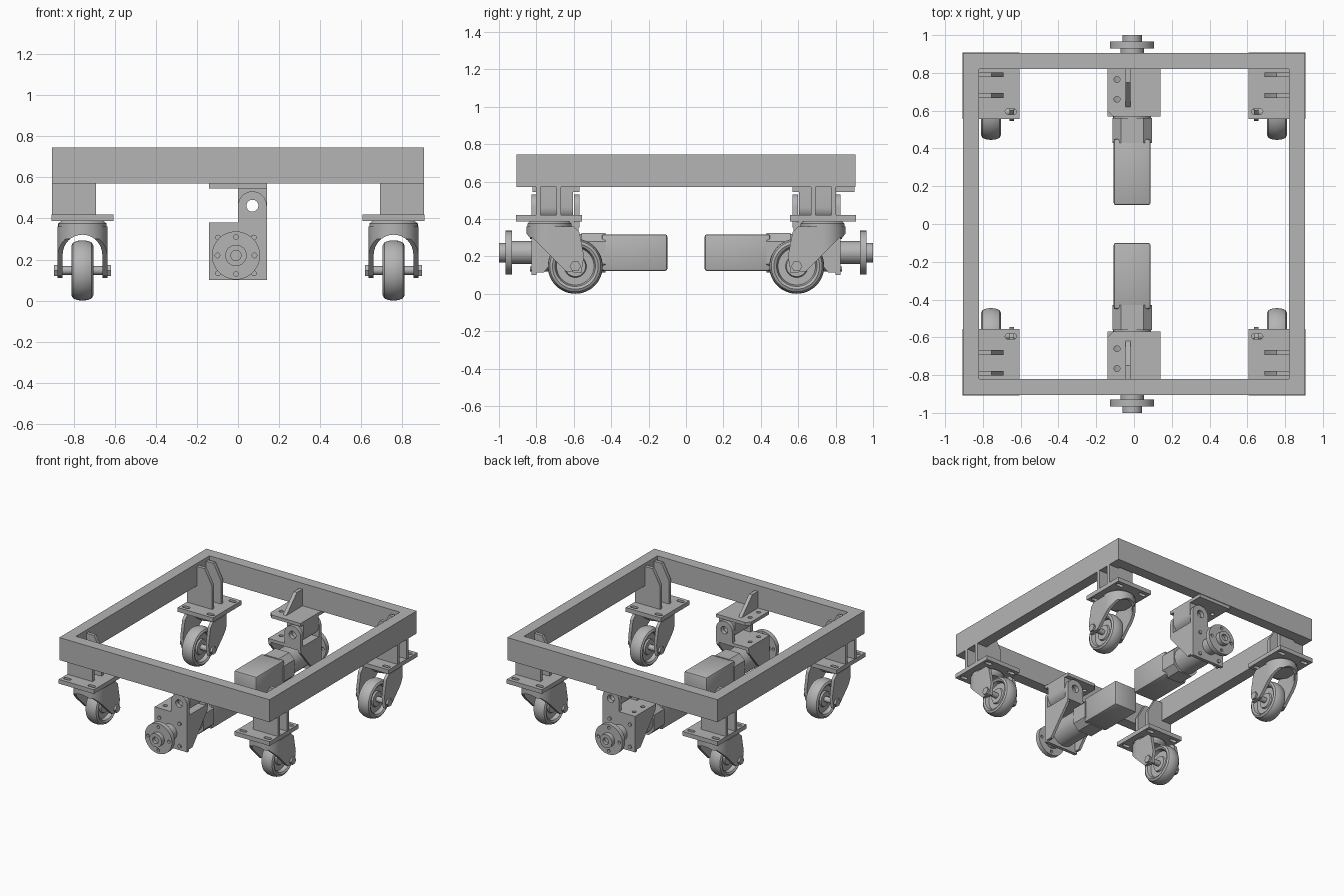
import bpy, bmesh, math
from mathutils import Matrix, Vector

if "Cube" in bpy.data.objects:
    bpy.data.objects.remove(bpy.data.objects["Cube"], do_unlink=True)

steel = bpy.data.materials.new("plain grey steel")
steel.use_nodes = True
GREY = (0.46, 0.46, 0.46, 1)
steel.diffuse_color = GREY
steel.node_tree.nodes["Principled BSDF"].inputs["Base Color"].default_value = GREY


def finish(name, bm):
    bmesh.ops.remove_doubles(bm, verts=bm.verts, dist=1e-5)
    bmesh.ops.recalc_face_normals(bm, faces=bm.faces)
    mesh = bpy.data.meshes.new(name)
    bm.to_mesh(mesh)
    bm.free()
    mesh.materials.append(steel)
    obj = bpy.data.objects.new(name, mesh)
    bpy.context.collection.objects.link(obj)
    return obj


def prism(name, axis, pts, d0, d1):
    """Extrude a 2D outline along an axis."""
    bm = bmesh.new()
    place = {"x": lambda a, b, d: (d, a, b), "y": lambda a, b, d: (a, d, b),
             "z": lambda a, b, d: (a, b, d)}[axis]
    lo = [bm.verts.new(place(a, b, d0)) for a, b in pts]
    hi = [bm.verts.new(place(a, b, d1)) for a, b in pts]
    bm.faces.new(lo)
    bm.faces.new(hi)
    for i in range(len(pts)):
        j = (i + 1) % len(pts)
        bm.faces.new((lo[i], lo[j], hi[j], hi[i]))
    return finish(name, bm)


def arc(a, b, r, start=0, end=360, n=32):
    steps = n if end - start == 360 else n + 1
    ang = [math.radians(start + (end - start) * i / n) for i in range(steps)]
    return [(a + r * math.cos(t), b + r * math.sin(t)) for t in ang]


def cyl(name, axis, a, b, r, d0, d1, n=32):
    return prism(name, axis, arc(a, b, r, n=n), d0, d1)


def box(name, x0, x1, y0, y1, z0, z1, bevel=0):
    obj = prism(name, "z", [(x0, y0), (x1, y0), (x1, y1), (x0, y1)], z0, z1)
    if bevel:
        bm = bmesh.new()
        bm.from_mesh(obj.data)
        bmesh.ops.bevel(bm, geom=bm.edges[:], offset=bevel, segments=2, affect="EDGES", profile=0.5)
        bm.to_mesh(obj.data)
        bm.free()
    return obj


def lathe(name, profile, center, direction, n=40):
    """Spin (radius, distance along axis) points about an axis."""
    bm = bmesh.new()
    turn = Vector((0, 0, 1)).rotation_difference(Vector(direction)).to_matrix()
    vs = [bm.verts.new(Vector(center) + turn @ Vector((r, 0, d))) for r, d in profile]
    es = [bm.edges.new(p) for p in zip(vs, vs[1:])]
    bmesh.ops.spin(bm, geom=vs + es, cent=center, axis=direction, angle=math.tau, steps=n)
    return finish(name, bm)


def boolean(obj, cutters, operation="DIFFERENCE"):
    for c in cutters:
        m = obj.modifiers.new("cut", "BOOLEAN")
        m.object, m.operation, m.solver = c, operation, "EXACT"
    bpy.context.view_layer.update()
    dg = bpy.context.evaluated_depsgraph_get()
    mesh = bpy.data.meshes.new_from_object(obj.evaluated_get(dg))
    obj.modifiers.clear()
    obj.data = mesh
    for c in cutters:
        bpy.data.objects.remove(c, do_unlink=True)
    return obj


def mirror(parts, sx, sy, prefix):
    for p in parts:
        mesh = p.data.copy()
        mesh.transform(Matrix.Diagonal((sx, sy, 1, 1)))
        if sx * sy < 0:
            mesh.flip_normals()
        bpy.context.collection.objects.link(bpy.data.objects.new(prefix + p.name, mesh))


# Square tube frame
frame = box("frame", -0.905, 0.905, -0.905, 0.905, 0.57, 0.745)
boolean(frame, [box("opening", -0.82, 0.82, -0.82, 0.82, 0.5, 0.8)])

# Caster: fins, mounting plate, swivel, fork and wheel
CX, CY, WY, WZ = 0.757, 0.73, 0.592, 0.147
caster = []
for i, y in enumerate((0.68, 0.79)):
    fin = [(0.905, 0.42), (0.905, 0.57), (0.82, 0.57), (0.82, 0.72), (0.755, 0.72),
           (0.69, 0.6), (0.69, 0.42)]
    caster.append(prism(f"caster_fin_{i}", "y", fin, y - 0.013, y + 0.013))

plate = box("caster_plate", 0.605, 0.908, 0.555, 0.908, 0.387, 0.42)
slots = []
for sx in (-1, 1):
    for sy in (-1, 1):
        x, y, w = CX + sx * 0.105, CY + sy * 0.135, 0.016
        slots.append(prism("slot", "z", arc(x + w, y, 0.014, -90, 90, 8)
                           + arc(x - w, y, 0.014, 90, 270, 8), 0.3, 0.5))
caster.append(boolean(plate, slots))
caster.append(lathe("swivel", [(0, 0.39), (0.1, 0.39), (0.118, 0.375), (0.118, 0.355),
                               (0.105, 0.335), (0, 0.335)], (CX, CY, 0), (0, 0, 1)))

outer = arc(CX, CY, 0.122, 0, 180, 24)
inner = arc(CX, CY, 0.098, 180, 0, 24)
outline = outer + [(CX - 0.122, 0.53), (CX - 0.098, 0.53)] + inner \
    + [(CX + 0.098, 0.53), (CX + 0.122, 0.53)]
fork = prism("fork", "z", outline, 0.05, 0.36)
side = [(0.87, 0.37), (0.87, 0.3), (0.82, 0.3), (0.64, 0.12), (0.56, 0.11),
        (0.545, 0.2), (0.57, 0.33), (0.61, 0.37)]
boolean(fork, [prism("fork_side", "x", side, 0.5, 1)], "INTERSECT")
boolean(fork, [cyl("fork_arch", "y", CX, 0.225, 0.096, 0.4, 1)])
caster.append(fork)

half = [(0.02, 0.03), (0.055, 0.03), (0.06, 0.018), (0.1, 0.018), (0.108, 0.045),
        (0.122, 0.053), (0.136, 0.045), (0.144, 0.025)]
tyre = half + [(0.147, 0)] + [(r, -d) for r, d in reversed(half)]
caster.append(lathe("wheel", tyre + tyre[:1], (CX, WY, WZ), (1, 0, 0), 48))
caster.append(cyl("axle", "x", WY, WZ, 0.021, CX - 0.128, CX + 0.128, 20))
for s in (-1, 1):
    caster.append(cyl(f"axle_nut_{s}", "x", WY, WZ, 0.03, CX + s * 0.12, CX + s * 0.138, 6))

# Drive unit: hanger, swinging bracket, gearbox, motor and hub
MX, MZ, PX, PZ = -0.01, 0.22, 0.07, 0.462


def hanger_plate(name, y_end):
    pts = [(-0.14, 0.6), (-0.11, 0.57), (0.14, 0.57), (0.14, y_end), (-0.14, y_end)]
    p = prism(name, "z", pts, 0.545, 0.57)
    return boolean(p, [cyl("hole", "z", -0.09, y, 0.016, 0.5, 0.6, 16) for y in (0.66, 0.765)])


def pivot_hole():
    return cyl("pivot_hole", "y", PX, PZ, 0.029, 0.4, 1)


drive = []
drive.append(prism("hanger_gusset", "x", [(0.82, 0.57), (0.82, 0.7), (0.75, 0.7), (0.62, 0.57)],
                   -0.046, -0.018))
lug = [(0, 0.545)] + arc(PX, PZ, 0.07, 180, 360, 16) + [(0.14, 0.545)]
drive.append(boolean(prism("hanger_lug", "y", lug, 0.605, 0.79), [pivot_hole()]))
ear = [(0.14, 0.37)] + arc(PX, PZ, 0.07, 0, 180, 16) + [(0, 0.37)]
for i, (y0, y1) in enumerate(((0.57, 0.6), (0.795, 0.825))):
    drive.append(boolean(prism(f"bracket_ear_{i}", "y", ear, y0, y1), [pivot_hole()]))
shelf = box("bracket_shelf", -0.14, 0.14, 0.57, 0.825, 0.355, 0.38)
drive.append(boolean(shelf, [cyl("hole", "z", -0.09, y, 0.016, 0.3, 0.5, 16)
                             for y in (0.66, 0.765)]))
drive.append(box("bracket_face", -0.14, 0.14, 0.8, 0.825, 0.1, 0.356))
for x in (-0.14, 0.12):
    web = [(0.8, 0.356), (0.8, 0.115), (0.76, 0.115), (0.575, 0.335), (0.575, 0.356)]
    drive.append(prism("bracket_web", "x", web, x, x + 0.02))
for sx in (-1, 1):
    for sz in (-1, 1):
        drive.append(cyl("face_bolt", "y", MX + sx * 0.087, MZ + sz * 0.087, 0.014, 0.82, 0.835, 12))

drive.append(cyl("gearbox_nose", "y", MX, MZ, 0.1, 0.55, 0.81, 40))
c, h = 0.06, 0.105
octagon = [(MX + sx * a, MZ + sz * b) for sx, sz, a, b in (
    (1, 1, h, c), (1, 1, c, h), (-1, 1, c, h), (-1, 1, h, c),
    (-1, -1, h, c), (-1, -1, c, h), (1, -1, c, h), (1, -1, h, c))]
drive.append(prism("gearbox", "y", octagon, 0.43, 0.56))
drive.append(box("motor", MX - 0.098, MX + 0.098, 0.1, 0.45, MZ - 0.098, MZ + 0.098, 0.012))

hub = [(0, 0.82), (0.062, 0.82), (0.062, 0.93), (0.117, 0.93), (0.117, 0.965),
       (0.052, 0.965), (0.052, 1.0), (0.025, 1.0), (0.025, 0.975), (0, 0.975)]
hub = lathe("drive_hub", hub, (MX, 0, MZ), (0, 1, 0), 48)
drive.append(boolean(hub, [cyl("hole", "y", a, b, 0.012, 0.9, 0.99, 12)
                           for a, b in arc(MX, MZ, 0.09, n=4)]))

# Repeat the units around the frame
hanger_plate("back_hanger_plate", 0.9)
front_plate = hanger_plate("hanger_plate", 0.822)
mirror(drive + [front_plate], 1, -1, "front_")
bpy.data.objects.remove(front_plate, do_unlink=True)
for sx, sy, prefix in ((-1, 1, "back_right_"), (1, -1, "front_left_"), (-1, -1, "front_right_")):
    mirror(caster, sx, sy, prefix)
for p in drive:
    p.name = "back_" + p.name
for p in caster:
    p.name = "back_left_" + p.name

# Smooth the round parts, keep edges crisp
for obj in bpy.context.collection.objects:
    if obj.type == "MESH" and steel.name in obj.data.materials:
        obj.data.polygons.foreach_set("use_smooth", [True] * len(obj.data.polygons))
        obj.data.set_sharp_from_angle(angle=math.radians(30))
